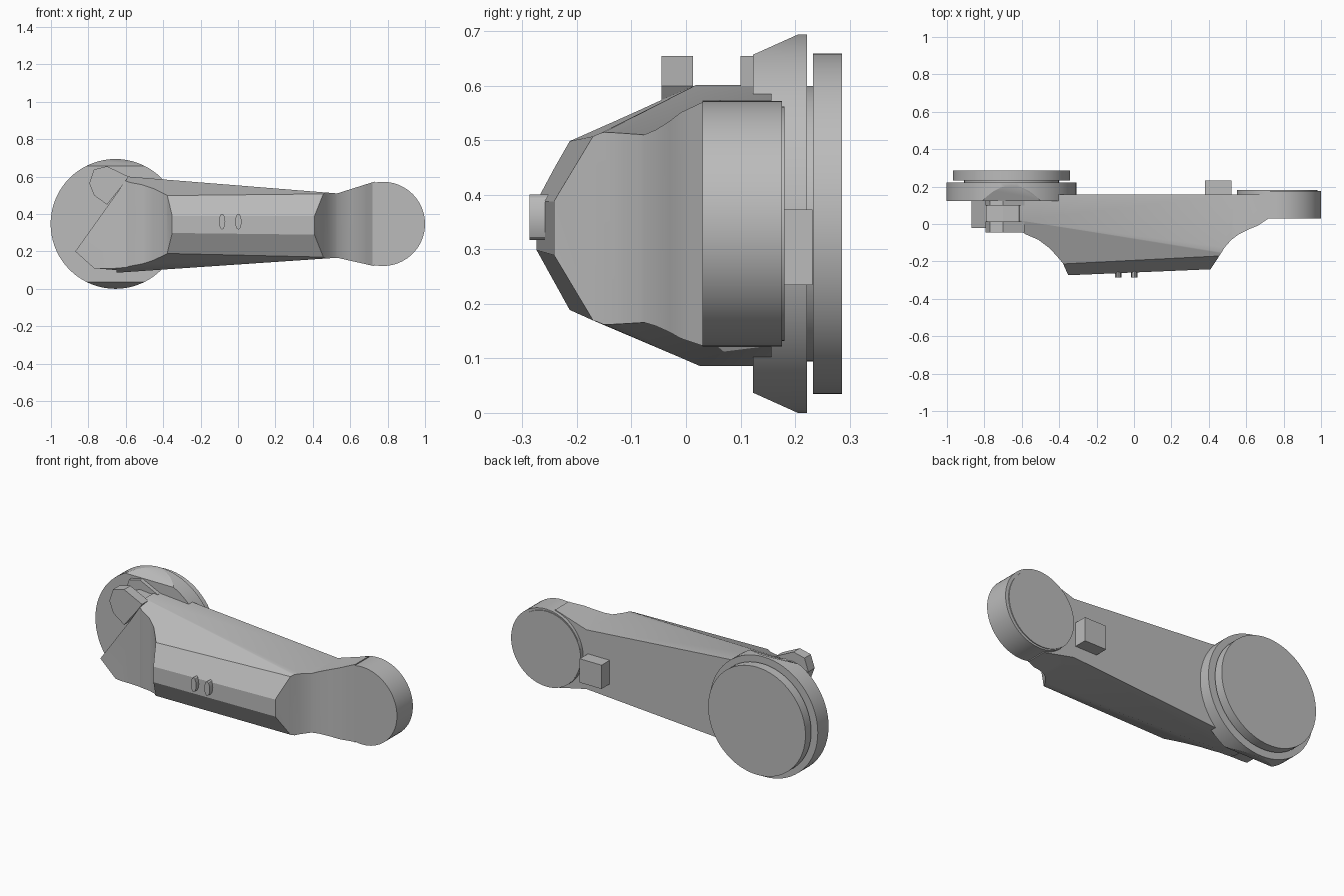
import bpy, bmesh, math
from mathutils import Vector

cube = bpy.data.objects.get("Cube")
if cube:
    bpy.data.objects.remove(cube)

grey = bpy.data.materials.new("plain grey")
grey.use_nodes = True
grey.diffuse_color = (0.5, 0.5, 0.5, 1)
grey.node_tree.nodes["Principled BSDF"].inputs["Base Color"].default_value = (0.5, 0.5, 0.5, 1)

MID = 0.347  # height of the main axis


def make(name, bm, smooth=True):
    bmesh.ops.recalc_face_normals(bm, faces=bm.faces)
    mesh = bpy.data.meshes.new(name)
    bm.to_mesh(mesh)
    bm.free()
    mesh.materials.append(grey)
    ob = bpy.data.objects.new(name, mesh)
    bpy.context.collection.objects.link(ob)
    if smooth:
        shade(ob)
    return ob


def shade(ob):
    bpy.ops.object.select_all(action='DESELECT')
    ob.select_set(True)
    bpy.context.view_layer.objects.active = ob
    bpy.ops.object.shade_smooth_by_angle(angle=math.radians(25))


def loft(rings):
    """Closed solid through rings of matching points."""
    bm = bmesh.new()
    loops = [[bm.verts.new(p) for p in ring] for ring in rings]
    n = len(loops[0])
    for a, b in zip(loops, loops[1:]):
        for i in range(n):
            j = (i + 1) % n
            bm.faces.new((a[i], a[j], b[j], b[i]))
    bm.faces.new(loops[0])
    bm.faces.new(loops[-1])
    return bm


def front_prism(points, y0, y1):
    return loft([[(x, y, z) for x, z in points] for y in (y0, y1)])


def plan_prism(points, z0, z1):
    return loft([[(x, y, z) for x, y in points] for z in (z0, z1)])


def circle(cx, cz, rx, rz=None, n=72):
    rz = rz or rx
    return [(cx + rx * math.cos(math.tau * i / n), cz + rz * math.sin(math.tau * i / n))
            for i in range(n)]


def section(x, half, shoulder_y, bevel_y, bevel_half, nose_y, nose_half, mid=MID):
    upper = [(0.157, half), (shoulder_y, half), (bevel_y, bevel_half), (nose_y, nose_half)]
    ring = upper + [(y, -h) for y, h in reversed(upper)]
    return [(x, y, mid + h) for y, h in ring]


def intersect(ob, cutter):
    cutter.hide_render = True
    mod = ob.modifiers.new("trim", 'BOOLEAN')
    mod.operation = 'INTERSECT'
    mod.solver = 'EXACT'
    mod.object = cutter
    bpy.context.view_layer.objects.active = ob
    bpy.ops.object.modifier_apply(modifier=mod.name)
    bpy.data.objects.remove(cutter)


# Tapered arm, trimmed by its plan and front outlines
arm = make("arm_body", loft([
    section(-0.9, 0.278, 0.065, -0.24, 0.146, -0.297, 0.042),
    section(0.53, 0.172, -0.16, -0.167, 0.17, -0.237, 0.05, 0.338),
    section(0.73, 0.226, -0.16, -0.167, 0.222, -0.237, 0.06),
]), smooth=False)
plan = [(-0.88, 0.2), (-0.88, -0.02), (-0.68, -0.025), (-0.6, -0.04), (-0.58, -0.055),
        (-0.51, -0.085), (-0.45, -0.13), (-0.41, -0.175), (-0.38, -0.21), (-0.34, -0.3),
        (0.39, -0.3), (0.41, -0.24), (0.45, -0.18), (0.485, -0.125), (0.52, -0.085),
        (0.56, -0.055), (0.61, -0.03), (0.66, -0.01), (0.69, 0.01), (0.72, 0.03), (0.75, 0.03), (0.75, 0.2)]
intersect(arm, make("plan_cutter", plan_prism(plan, -0.1, 0.8), False))
outline = [(-0.87, 0.2), (-0.62, 0.55), (-0.6, 0.7), (0.9, 0.7), (0.9, 0), (-0.65, 0), (-0.65, 0.1),
           (-0.77, 0.11)]
intersect(arm, make("front_cutter", front_prism(outline, -0.4, 0.3), False))
shade(arm)

# Large joint: housing with sloped flats above and below, neck and cap
bm = front_prism(circle(-0.655, MID, 0.347), 0.123, 0.222)
for side in (1, -1):
    cut = bmesh.ops.bisect_plane(
        bm, geom=bm.verts[:] + bm.edges[:] + bm.faces[:],
        plane_co=Vector((0, 0.203, MID + side * 0.346)),
        plane_no=Vector((0, -0.45, side)), clear_outer=True)["geom_cut"]
    bmesh.ops.edgeloop_fill(bm, edges=[e for e in cut if isinstance(e, bmesh.types.BMEdge)])
make("large_joint_housing", bm)
make("large_joint_neck", front_prism(circle(-0.655, MID, 0.253), 0.2, 0.25))
make("large_joint_cap", front_prism(circle(-0.655, MID, 0.3125), 0.233, 0.286))

# Small joint with a thin rear cover
make("small_joint", front_prism(circle(0.775, MID, 0.225), 0.03, 0.176))
make("small_joint_cover", front_prism(circle(0.765, MID, 0.215), 0.17, 0.181))

# Clip beside the large joint: two cheeks and a bar between them
clip = [(-0.795, 0.565), (-0.77, 0.5), (-0.7, 0.45), (-0.62, 0.55), (-0.585, 0.6),
        (-0.7, 0.655), (-0.77, 0.638)]
make("clip_front_cheek", front_prism(clip, -0.045, 0.013))
make("clip_rear_cheek", front_prism(clip, 0.1, 0.13))
bar = [(-0.79, 0.565), (-0.7, 0.455), (-0.585, 0.59), (-0.7, 0.6)]
make("clip_bar", front_prism(bar, 0.0, 0.11))

# Rear connector block
block = [(0.38, 0.235), (0.52, 0.235), (0.52, 0.373), (0.38, 0.373)]
make("rear_connector", front_prism(block, 0.14, 0.232))

# Two front buttons
for i, x in enumerate((-0.085, 0.002)):
    make(f"front_button_{i + 1}", front_prism(circle(x, 0.359, 0.017, 0.042, 12), -0.24, -0.287))
